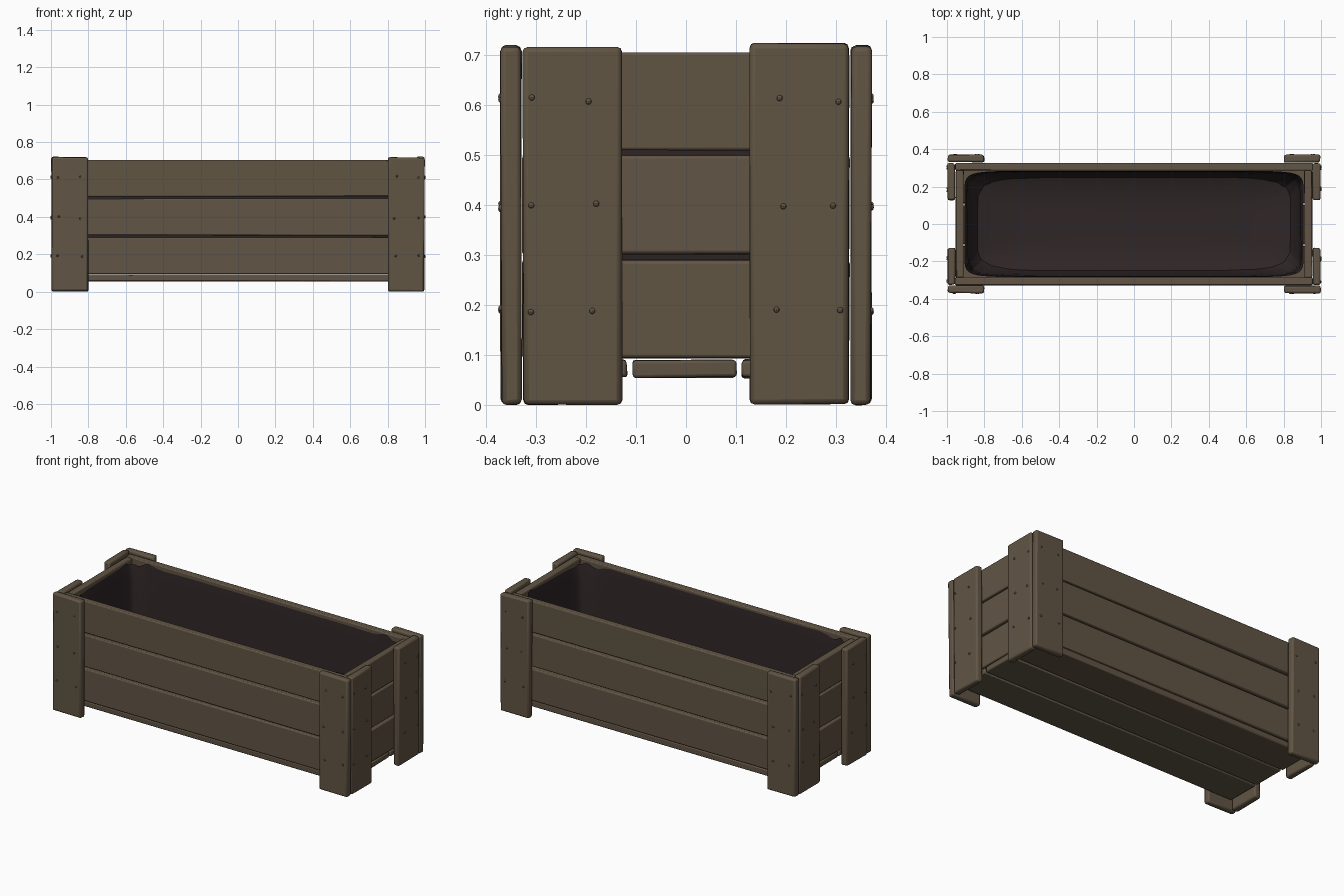
import bpy, bmesh, math, random
from mathutils import Matrix, Vector

if "Cube" in bpy.data.objects:
    bpy.data.objects.remove(bpy.data.objects["Cube"])
random.seed(4)


def material(name, rgb):
    m = bpy.data.materials.new(name)
    m.diffuse_color = (*rgb, 1)
    m.use_nodes = True
    m.node_tree.nodes["Principled BSDF"].inputs["Base Color"].default_value = m.diffuse_color
    return m


wood = material("weathered wood", (0.120, 0.090, 0.058))
cloth = material("dark liner", (0.028, 0.019, 0.020))


def finish(bm, name, mat):
    bmesh.ops.recalc_face_normals(bm, faces=bm.faces)
    mesh = bpy.data.meshes.new(name)
    bm.to_mesh(mesh)
    bm.free()
    mesh.materials.append(mat)
    ob = bpy.data.objects.new(name, mesh)
    bpy.context.collection.objects.link(ob)
    return ob


def smooth(ob):
    bpy.ops.object.select_all(action='DESELECT')
    ob.select_set(True)
    bpy.context.view_layer.objects.active = ob
    bpy.ops.object.shade_smooth_by_angle(angle=math.radians(35))


def board(name, lo, hi, bevel=0.006, wobble=0.002):
    """Worn board between two corners, with slightly uneven corners."""
    lo, hi = Vector(lo), Vector(hi)
    bm = bmesh.new()
    bmesh.ops.create_cube(bm, size=1)
    for v in bm.verts:
        for i in range(3):
            v.co[i] = (hi[i] if v.co[i] > 0 else lo[i]) + random.uniform(-wobble, wobble)
    ob = finish(bm, name, wood)
    mod = ob.modifiers.new("worn edges", 'BEVEL')
    mod.width, mod.segments = bevel, 2
    smooth(ob)
    return ob


# Three stacked planks on every wall
for row, (z0, z1) in enumerate([(0.095, 0.29), (0.302, 0.498), (0.51, 0.704)]):
    for s, side in ((-1, "front"), (1, "back")):
        y0, y1 = sorted((s * 0.287, s * 0.326))
        board(f"{side}_plank_{row}", (-0.955, y0, z0), (0.955, y1, z1))
    for s, side in ((-1, "left"), (1, "right")):
        x0, x1 = sorted((s * 0.912, s * 0.952))
        board(f"{side}_plank_{row}", (x0, -0.285, z0), (x1, 0.285, z1))

# Floor planks
for i, (y0, y1) in enumerate([(-0.32, -0.118), (-0.107, 0.1), (0.111, 0.32)]):
    board(f"floor_plank_{i}", (-0.95, y0, 0.055), (0.95, y1, 0.091))

# Corner posts: a long-side board and an end board at each corner, with nails
nails = bmesh.new()


def nail(pos):
    bmesh.ops.create_uvsphere(nails, u_segments=8, v_segments=6, radius=0.006,
                              matrix=Matrix.Translation(pos))


for sx, xn in ((-1, "left"), (1, "right")):
    for sy, yn in ((-1, "front"), (1, "back")):
        x0, x1 = sorted((sx * 0.802, sx * 0.996))
        y0, y1 = sorted((sy * 0.330, sy * 0.369))
        board(f"{yn}_{xn}_post_face", (x0, y0, 0.002), (x1, y1, 0.718), 0.01, 0.003)
        x0, x1 = sorted((sx * 0.957, sx * 0.997))
        y0, y1 = sorted((sy * 0.128, sy * 0.325))
        top = 0.714 if sy < 0 else 0.723
        board(f"{xn}_{yn}_post_end", (x0, y0, 0.002), (x1, y1, top), 0.01, 0.002)
        for z in (0.19, 0.397, 0.612):
            for a in (0.185, 0.3):
                j, k = random.uniform(-0.01, 0.01), random.uniform(-0.006, 0.006)
                nail((sx * 0.997, sy * (a + j), z + k))
                nail((sx * (a + 0.656 + j), sy * 0.369, z - k))
smooth(finish(nails, "nails", wood))

# Cloth liner: rings of a rounded rectangle from wavy rim down to a sagging floor
N = 96
RINGS = [(0.907, 0.284, 0.685), (0.895, 0.279, 0.60), (0.89, 0.275, 0.40),
         (0.88, 0.27, 0.22), (0.84, 0.25, 0.135), (0.74, 0.19, 0.112),
         (0.5, 0.1, 0.105)]
bm = bmesh.new()
loops = []
for r, (hx, hy, z) in enumerate(RINGS):
    loop = []
    for i in range(N):
        t = 2 * math.pi * (i + 0.5) / N
        c, s = math.cos(t), math.sin(t)
        p = 0.16 if r < 4 else 0.3
        x = hx * math.copysign(abs(c) ** p, c)
        y = hy * math.copysign(abs(s) ** p, s)
        fold = 0.006 * math.sin(7 * t + r) + 0.004 * math.sin(13 * t)
        drop = fold * 1.3 if r == 0 else 0
        scale = 1 if r == 0 else 1 - abs(fold)
        loop.append(bm.verts.new((x * scale, y * scale, z + drop)))
    loops.append(loop)
for a, b in zip(loops, loops[1:]):
    for i in range(N):
        k = (i + 1) % N
        bm.faces.new((a[i], a[k], b[k], b[i]))
bm.faces.new(loops[-1])
liner = finish(bm, "liner", cloth)
smooth(liner)
